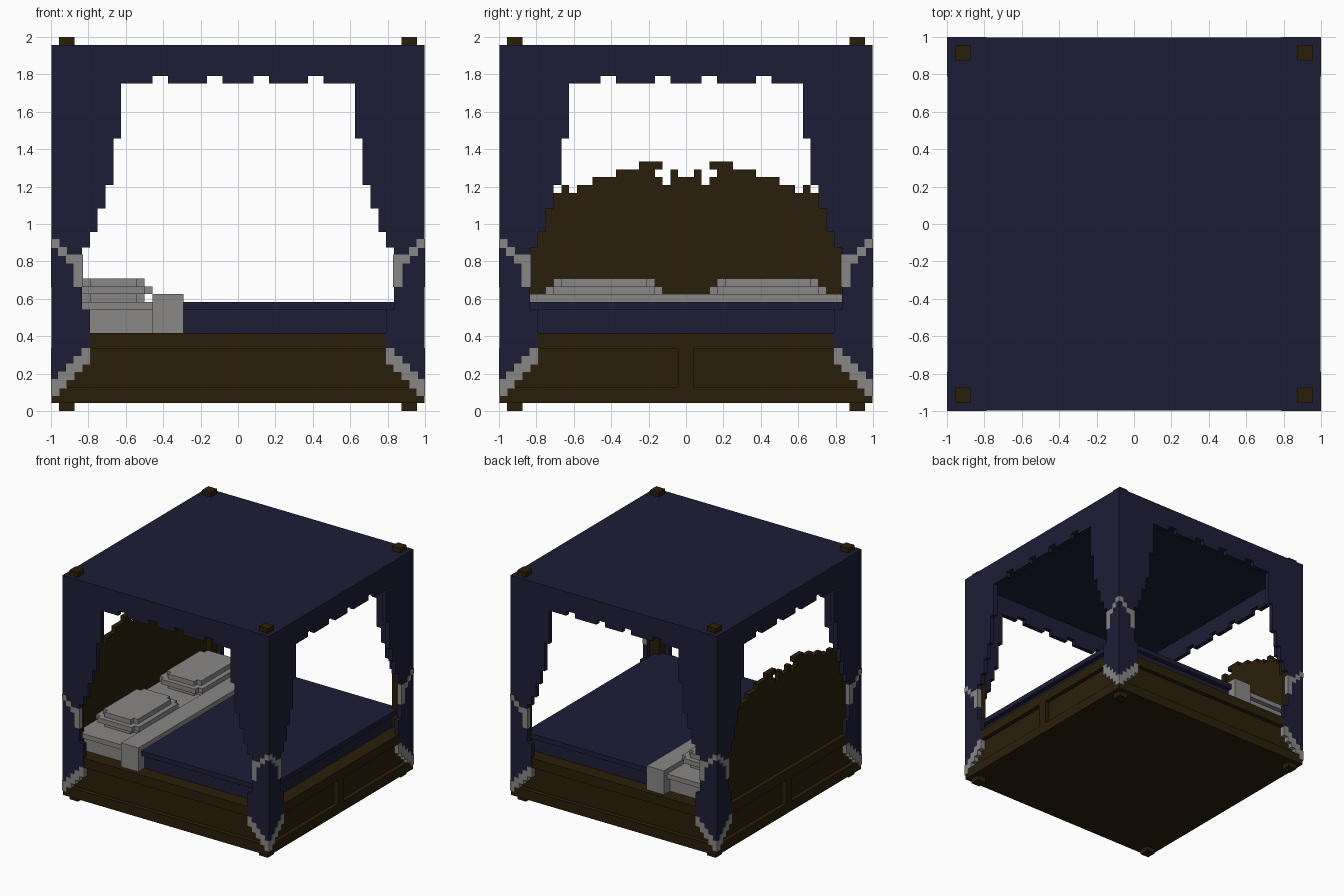
import bpy, bmesh
from mathutils import Matrix, Vector
from math import pi

V = 1 / 24  # size of one block

cube = bpy.data.objects.get("Cube")
if cube:
    bpy.data.objects.remove(cube, do_unlink=True)


def material(name, rgb):
    m = bpy.data.materials.new(name)
    m.use_nodes = True
    m.diffuse_color = (*rgb, 1)
    bsdf = next(n for n in m.node_tree.nodes if n.type == 'BSDF_PRINCIPLED')
    bsdf.inputs["Base Color"].default_value = (*rgb, 1)
    bsdf.inputs["Roughness"].default_value = 0.9
    return m


NAVY = material("navy cloth", (0.0125, 0.0125, 0.039))
WOOD = material("dark wood", (0.0235, 0.0135, 0.0028))
LINEN = material("grey linen", (0.25, 0.243, 0.24))


def build(name, mat, boxes, turn=0):
    """One object from boxes (x0, x1, y0, y1, z0, z1) in blocks, turned about z."""
    bm = bmesh.new()
    for x0, x1, y0, y1, z0, z1 in boxes:
        centre = Vector((x0 + x1, y0 + y1, z0 + z1)) * V / 2
        size = Vector((x1 - x0, y1 - y0, z1 - z0)) * V
        bmesh.ops.create_cube(bm, size=1, matrix=Matrix.Translation(centre) @ Matrix.Diagonal((*size, 1)))
    bm.transform(Matrix.Rotation(turn * pi / 2, 4, 'Z'))
    mesh = bpy.data.meshes.new(name)
    bm.to_mesh(mesh)
    bm.free()
    mesh.materials.append(mat)
    obj = bpy.data.objects.new(name, mesh)
    bpy.context.collection.objects.link(obj)
    return obj


def mirror_x(boxes):
    return boxes + [(-b[1], -b[0], *b[2:]) for b in boxes]


def mirror_y(boxes):
    return boxes + [(b[0], b[1], -b[3], -b[2], b[4], b[5]) for b in boxes]


# Corner posts, from feet to finials
build("corner_posts", WOOD, mirror_y(mirror_x([(21, 23, 21, 23, 0, 48)])))

# Base: recessed core, flush rails, corner stiles and end dividers
B = 23.9
build("base_frame", WOOD, [
    (-23, 23, -23, 23, 2, 9.9),
    (-B, B, -B, B, 1, 3),
    (-B, B, -B, B, 8, 10),
] + mirror_y(mirror_x([(22, B, 22, B, 3, 8)])) + mirror_x([(22, B, -1, 1, 3, 8)]))

# Carved headboard: (from, to, top) of each column on one half
columns = [(0, 1, 30), (1, 2, 31), (2, 3, 29), (3, 4, 30), (4, 6, 32), (6, 9, 31),
           (9, 12, 30), (12, 14, 29), (14, 15, 28), (15, 16, 29), (16, 17, 28),
           (17, 18, 27), (18, 19, 26), (19, 21, 23)]
build("headboard", WOOD, mirror_y(
    [(-23, -22, a, b, 10, top) for a, b, top in columns] + [(-23, -22, 3, 4, 31, 32)]))

# Mattress and bedding
build("blanket", NAVY, [(-7, 21, -21, 21, 10, 13), (-7, 22, -22, 22, 13, 14)])
build("bare_sheet", LINEN, [(-22, -11, -21, 21, 10, 13), (-22, -11, -22, 22, 13, 14)])
build("sheet_fold", LINEN, [(-11, -7, -23, 23, 10, 15)])

# Two plump pillows: stacked layers with notched corners
pillow = []
for grow, z in ((0, 14), (1, 15), (0, 16)):
    x0, x1, y0, y1 = -20 - grow, -12 + grow, 4 - grow, 17 + grow
    pillow += [(x0, x1, y0 + 1, y1 - 1, z, z + 1), (x0 + 1, x1 - 1, y0, y1, z, z + 1)]
build("pillow_left", LINEN, pillow)
build("pillow_right", LINEN, [(a, b, -d, -c, e, f) for a, b, c, d, e, f in pillow])

# Canopy roof
build("canopy_roof", NAVY, [(-23.5, 23.5, -23.5, 23.5, 46, 47)])

# Curtain rows on one half of a side: (inner edge, bottom, top)
rows = [(15, 35, 42), (16, 29, 35), (17, 26, 29), (18, 23, 26), (19, 21, 23), (20, 13, 21),
        (19, 8, 13), (20, 7, 8), (21, 6, 7), (22, 5, 6), (23, 4, 5)]
# Tie band and hem cells: (inner, outer, bottom, top)
tie = [(23, 24, 21, 22), (22, 23, 20, 21), (20, 22, 19, 20), (20, 21, 16, 19)]
hem = [(23 - i, 24 - i, 2 + i, 4 + i) for i in range(5)]
OUT, E = 23.95, 0.08


def trim(cells):
    return mirror_x([(a - E, min(b + E, 24), -24, -23, c - E, d + E) for a, b, c, d in cells])


for turn, side in enumerate(("front", "left", "back", "right")):
    build("valance_" + side, NAVY,
          [(-OUT, OUT, -OUT, -23, 43, 47)]
          + mirror_x([(0, 2, -OUT, -23, 42, 43), (4, 9, -OUT, -23, 42, 43),
                      (11, OUT, -OUT, -23, 42, 43)]), turn)
    build("curtains_" + side, NAVY,
          mirror_x([(a, OUT, -OUT, -23, c, d) for a, c, d in rows]), turn)
    build("curtain_ties_" + side, LINEN, trim(tie), turn)
    build("curtain_hems_" + side, LINEN, trim(hem), turn)
